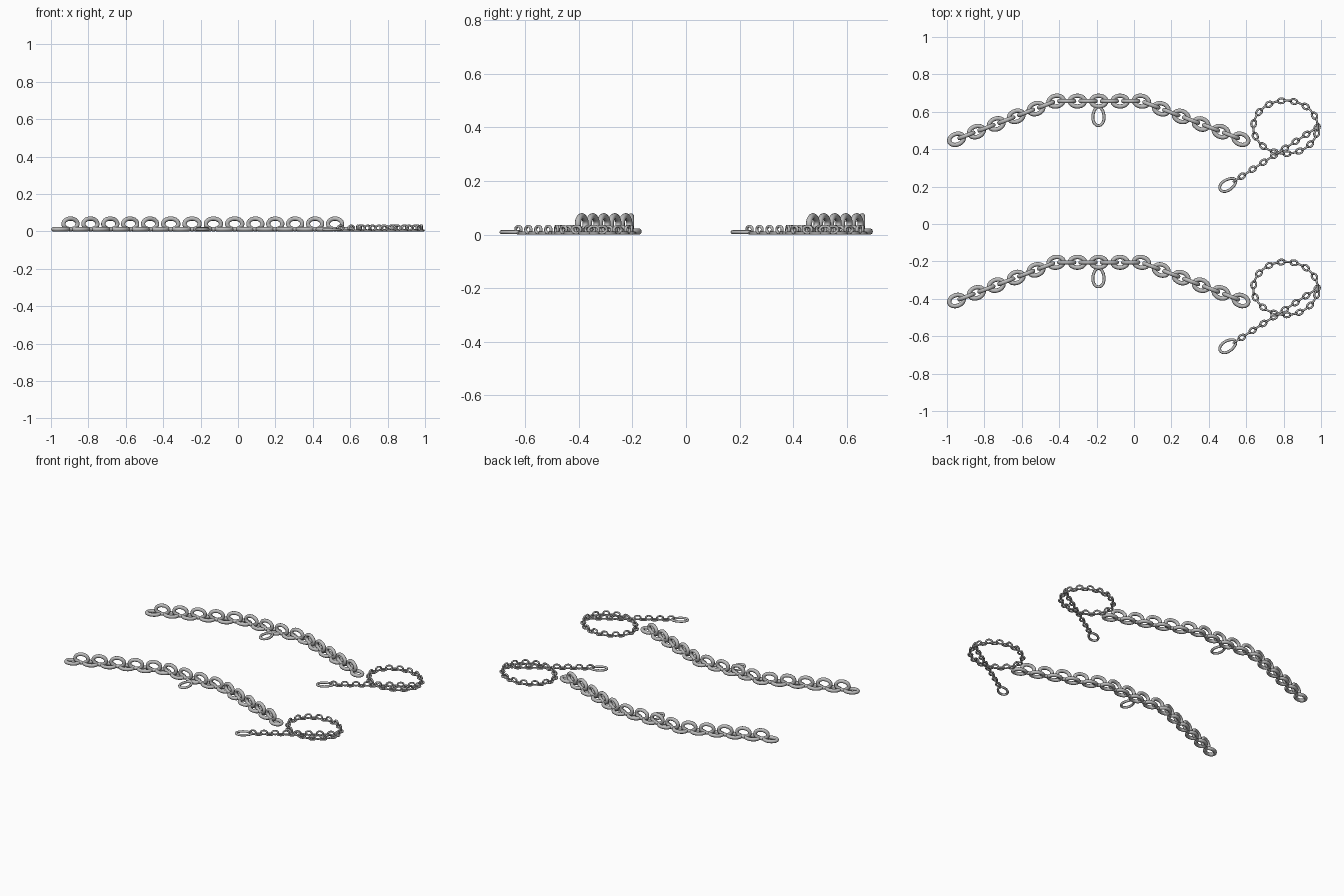
import bpy, bmesh, math
from mathutils import Matrix, Vector

if "Cube" in bpy.data.objects:
    bpy.data.objects.remove(bpy.data.objects["Cube"])

steel = bpy.data.materials.new("steel grey")
steel.diffuse_color = (0.5, 0.5, 0.5, 1)
steel.use_nodes = True
steel.node_tree.nodes["Principled BSDF"].inputs["Base Color"].default_value = steel.diffuse_color


def link(bm, half_len, half_wid, wire, mat, taper=0.0, n=24, k=8):
    """Sweep a round wire round an oval; sizes are to the outer edge."""
    a, b = half_len - wire, half_wid - wire
    path = []
    for i in range(n):
        t = 2 * math.pi * (i + 0.5) / n
        c, s = math.cos(t), math.sin(t)
        x = a * c
        path.append(Vector((x, b * s * (1 - taper * x / a), 0)))
    rings = []
    for i, p in enumerate(path):
        d = (path[(i + 1) % n] - path[i - 1]).normalized()
        out = Vector((d.y, -d.x, 0))
        ring = []
        for j in range(k):
            u = 2 * math.pi * j / k
            q = p + out * wire * math.cos(u) + Vector((0, 0, wire * math.sin(u)))
            ring.append(bm.verts.new(mat @ q))
        rings.append(ring)
    for i in range(n):
        r, s = rings[i], rings[(i + 1) % n]
        for j in range(k):
            bm.faces.new((r[j], s[j], s[(j + 1) % k], r[(j + 1) % k]))


def finish(bm, name):
    """Make the part and its twin in the second chain set."""
    bmesh.ops.recalc_face_normals(bm, faces=bm.faces)
    for f in bm.faces:
        f.smooth = True
    me = bpy.data.meshes.new(name)
    bm.to_mesh(me)
    bm.free()
    me.materials.append(steel)
    for side, dy in (("back", 0.0), ("front", -0.862)):
        ob = bpy.data.objects.new(side + "_" + name, me)
        ob.location.y = dy
        bpy.context.collection.objects.link(ob)


def walk(points, s):
    """Point at distance s along a polyline, extended past both ends."""
    for i in range(len(points) - 1):
        p, q = points[i], points[i + 1]
        d = (q - p).length
        if s <= d or i == len(points) - 2:
            return p + (q - p) * (s / d)
        s -= d


def chain(name, points, count, half_len, half_wid, wire, n, k, first_upright):
    """Alternate flat and upright links along a path."""
    total = sum((q - p).length for p, q in zip(points, points[1:]))
    step = total / (count - 1)
    bm = bmesh.new()
    for i in range(count):
        p = walk(points, i * step)
        d = walk(points, (i + 0.8) * step) - walk(points, (i - 0.8) * step)
        turn = Matrix.Rotation(math.atan2(d.y, d.x), 4, 'Z')
        upright = (i % 2 == 0) == first_upright
        z = half_wid if upright else wire
        mat = Matrix.Translation((p.x, p.y, z)) @ turn
        if upright:
            mat = mat @ Matrix.Rotation(math.pi / 2, 4, 'X')
        link(bm, half_len, half_wid, wire, mat, n=n, k=k)
    finish(bm, name)


# heavy chain: two slopes and a level middle
heavy = [Vector(p) for p in ((-0.949, 0.453), (-0.419, 0.657),
                             (0.039, 0.657), (0.572, 0.453))]
chain("heavy_chain", heavy, 29, 0.052, 0.04, 0.0115, 24, 10, False)

# thin chain: straight tail, then once round an oval loop
fine = [Vector((0.548, 0.237))]
for i in range(61):
    t = 2 * math.pi * i / 60
    fine.append(Vector((0.81 + 0.172 * math.cos(t), 0.518 + 0.142 * math.sin(t))))
chain("thin_chain", fine, 45, 0.0245, 0.0185, 0.0056, 16, 8, True)

# pear-shaped drop ring hanging from the middle of the heavy chain
bm = bmesh.new()
link(bm, 0.058, 0.038, 0.008, Matrix.Translation((-0.19, 0.576, 0.012))
     @ Matrix.Rotation(math.pi / 2, 4, 'Z'), taper=0.12)
finish(bm, "drop_ring")

# end ring on the thin chain's tail
bm = bmesh.new()
link(bm, 0.056, 0.035, 0.0075, Matrix.Translation((0.502, 0.21, 0.009))
     @ Matrix.Rotation(math.radians(33), 4, 'Z'), taper=0.12)
finish(bm, "end_ring")
